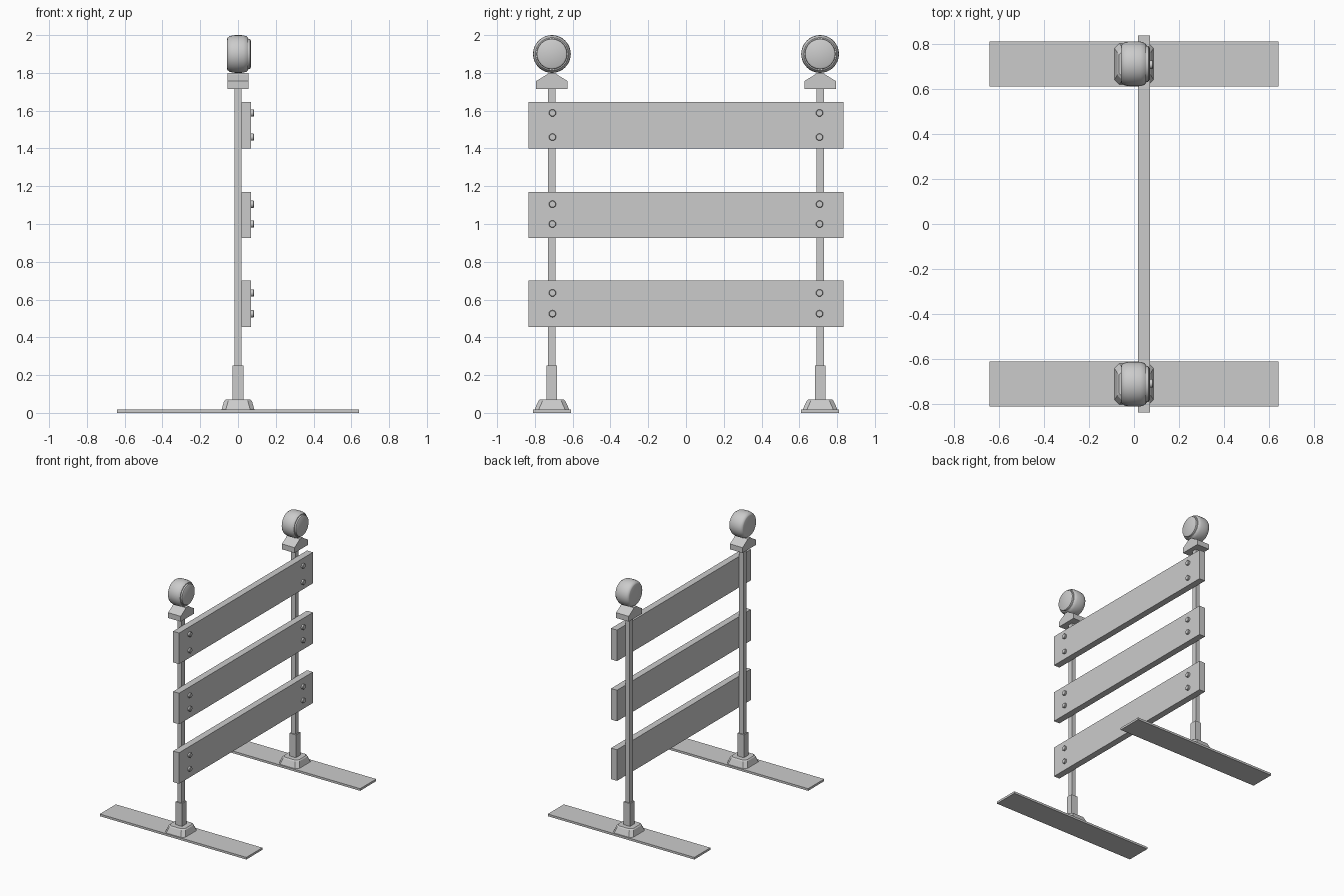
import bpy, bmesh, math
from mathutils import Matrix

cube = bpy.data.objects.get("Cube")
if cube:
    bpy.data.objects.remove(cube, do_unlink=True)

GREY = (0.6, 0.6, 0.6, 1)
mat = bpy.data.materials.new("plain grey")
mat.use_nodes = True
mat.diffuse_color = GREY
mat.node_tree.nodes["Principled BSDF"].inputs["Base Color"].default_value = GREY


def finish(name, bm, smooth=False):
    bmesh.ops.recalc_face_normals(bm, faces=bm.faces)
    mesh = bpy.data.meshes.new(name)
    bm.to_mesh(mesh)
    bm.free()
    mesh.materials.append(mat)
    obj = bpy.data.objects.new(name, mesh)
    bpy.context.collection.objects.link(obj)
    if smooth:
        bpy.ops.object.select_all(action='DESELECT')
        obj.select_set(True)
        bpy.context.view_layer.objects.active = obj
        bpy.ops.object.shade_smooth_by_angle(angle=math.radians(35))
    return obj


def box(name, x, y, z):
    """Box from (low, high) spans on each axis."""
    bm = bmesh.new()
    bmesh.ops.create_cube(bm, size=1)
    for v in bm.verts:
        v.co = [s[0] if c < 0 else s[1] for c, s in zip(v.co, (x, y, z))]
    return finish(name, bm)


def lathe_x(name, profile, y, z, steps):
    """Spin (x, radius) points around an x-aligned axis and cap both ends."""
    bm = bmesh.new()
    rings = []
    for x, r in profile:
        angles = [2 * math.pi * i / steps for i in range(steps)]
        rings.append([bm.verts.new((x, y + r * math.cos(a), z + r * math.sin(a)))
                      for a in angles])
    for a, b in zip(rings, rings[1:]):
        for i in range(steps):
            j = (i + 1) % steps
            bm.faces.new((a[i], a[j], b[j], b[i]))
    bm.faces.new(rings[0])
    bm.faces.new(rings[-1])
    return finish(name, bm, True)


def foot(name, y):
    """Tapered socket base with chamfered corners and a rounded shoulder."""
    bm = bmesh.new()
    levels = []
    for z, hx, hy in ((0.015, 0.088, 0.092), (0.024, 0.085, 0.089),
                      (0.062, 0.074, 0.072), (0.07, 0.066, 0.064)):
        c = 0.022
        pts = [(hx, hy - c), (hx - c, hy), (c - hx, hy), (-hx, hy - c),
               (-hx, c - hy), (c - hx, -hy), (hx - c, -hy), (hx, c - hy)]
        levels.append([bm.verts.new((px, y + py, z)) for px, py in pts])
    for a, b in zip(levels, levels[1:]):
        for i in range(8):
            j = (i + 1) % 8
            bm.faces.new((a[i], a[j], b[j], b[i]))
    bm.faces.new(levels[0])
    bm.faces.new(levels[-1])
    return finish(name, bm)


def saddle(name, y):
    """Lamp bracket: sloped profile extruded along x."""
    half = [(0.083, 1.715), (0.083, 1.757), (0.032, 1.788), (0.018, 1.8)]
    outline = half + [(-p, z) for p, z in reversed(half)]
    bm = bmesh.new()
    face = bm.faces.new([bm.verts.new((-0.055, y + p, z)) for p, z in outline])
    ext = bmesh.ops.extrude_face_region(bm, geom=[face])
    moved = [v for v in ext["geom"] if isinstance(v, bmesh.types.BMVert)]
    bmesh.ops.translate(bm, verts=moved, vec=(0.11, 0, 0))
    return finish(name, bm)


# Lamp housing: rounded drum with a stepped lens on the +x face
LAMP = [(-0.058, 0.078), (-0.055, 0.086), (-0.044, 0.094), (-0.026, 0.099),
        (0, 0.1), (0.028, 0.099), (0.044, 0.094), (0.053, 0.087),
        (0.053, 0.081), (0.064, 0.079), (0.069, 0.07)]

# Planks: bottom, top and bolt heights
PLANKS = {"lower": (0.455, 0.70, 0.525, 0.635),
          "middle": (0.925, 1.17, 1.0, 1.105),
          "upper": (1.40, 1.645, 1.46, 1.588)}

# Supports at both ends
for side, s in (("front", -1), ("back", 1)):
    y = 0.71 * s
    box(side + "_ground_plate", (-0.64, 0.64), (y - 0.1, y + 0.1), (0, 0.017))
    foot(side + "_socket_base", y)
    box(side + "_post_sleeve", (-0.028, 0.028), (y - 0.028, y + 0.028), (0.065, 0.25))
    box(side + "_post", (-0.018, 0.018), (y - 0.02, y + 0.02), (0.2, 1.72))
    saddle(side + "_lamp_bracket", y)
    lathe_x(side + "_lamp", LAMP, y, 1.9, 32)

# Cross planks with bolts
for level, (low, high, *bolts) in PLANKS.items():
    box(level + "_plank", (0.018, 0.07), (-0.835, 0.835), (low, high))
    for side, s in (("front", -1), ("back", 1)):
        for i, z in enumerate(bolts):
            lathe_x(f"{level}_{side}_bolt_{i + 1}",
                    [(0.06, 0.019), (0.082, 0.019), (0.085, 0.016)], 0.707 * s, z, 16)
